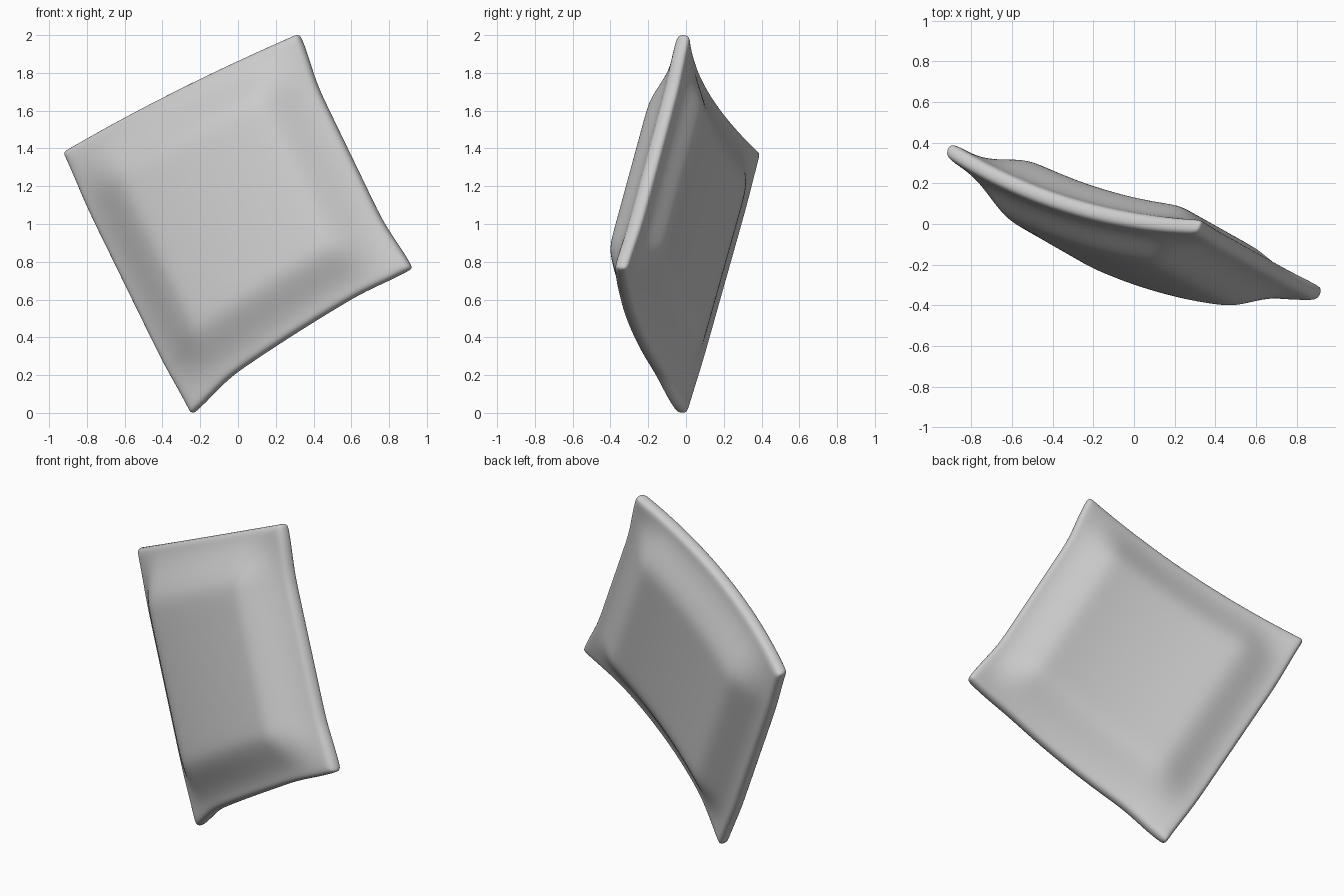
import bpy, bmesh
from mathutils import Vector

if "Cube" in bpy.data.objects:
    bpy.data.objects.remove(bpy.data.objects["Cube"])

# Corners of the tilted square, at mid thickness
TOP = Vector((0.325, -0.01, 2.008))
LEFT = Vector((-0.925, 0.372, 1.38))
BOTTOM = Vector((-0.245, -0.02, -0.01))
RIGHT = Vector((0.925, -0.345, 0.765))
NORMAL = (BOTTOM - TOP).cross(RIGHT - LEFT).normalized()  # towards the front
ALONG = (TOP - LEFT).normalized()
UP = (TOP - RIGHT).normalized()

RIM = 0.042     # half thickness of the rim
SWELL = 0.12    # extra half thickness of the padded middle
BOW = 0.09      # forward bend of the whole cushion


def smooth(a, b, x):
    t = max(0.0, min(1.0, (x - a) / (b - a)))
    return t * t * (3 - 2 * t)


def surface(u, v, side):
    """u runs left to top, v runs from upper to lower edge; side is +1 front, -1 back."""
    du, dv = min(u, 1 - u), min(v, 1 - v)
    p = LEFT.lerp(TOP, u).lerp(BOTTOM.lerp(RIGHT, u), v)
    # outline drawn in between flared corners
    flare_u, flare_v = smooth(0, 0.25, du), smooth(0, 0.25, dv)
    p += UP * flare_u * (0.045 - 0.025 * u) * smooth(0.6, 1.0, v)
    p -= ALONG * flare_v * (0.035 * smooth(0.6, 1.0, u) + 0.015 * smooth(0.4, 0.0, u))
    h = RIM * (0.75 + 0.25 * smooth(0, 0.03, min(du, dv)))
    h += SWELL * smooth(0.01, 0.22, du) * smooth(0.01, 0.22, dv)
    return p + NORMAL * (BOW * 4 * u * (1 - u) + side * h)


# Sample positions, denser at the rim
edge = [0, 0.025, 0.05, 0.085, 0.12, 0.16, 0.2, 0.25, 0.31, 0.37, 0.43]
steps = edge + [0.5] + [1 - e for e in reversed(edge)]
n = len(steps)

# Two padded faces joined by a rim wall
bm = bmesh.new()
grids = {s: [[bm.verts.new(surface(u, v, s)) for v in steps] for u in steps] for s in (1, -1)}
for g in grids.values():
    for i in range(n - 1):
        for j in range(n - 1):
            bm.faces.new((g[i][j], g[i + 1][j], g[i + 1][j + 1], g[i][j + 1]))
ring = ([(i, 0) for i in range(n - 1)] + [(n - 1, j) for j in range(n - 1)]
        + [(i, n - 1) for i in range(n - 1, 0, -1)] + [(0, j) for j in range(n - 1, 0, -1)])
f, b = grids[1], grids[-1]
for (i, j), (k, l) in zip(ring, ring[1:] + ring[:1]):
    bm.faces.new((f[i][j], f[k][l], b[k][l], b[i][j]))
bmesh.ops.recalc_face_normals(bm, faces=bm.faces)
for face in bm.faces:
    face.smooth = True

mesh = bpy.data.meshes.new("cushion")
bm.to_mesh(mesh)
bm.free()
cushion = bpy.data.objects.new("cushion", mesh)
bpy.context.collection.objects.link(cushion)

# Rounded rim
sub = cushion.modifiers.new("round", 'SUBSURF')
sub.levels = sub.render_levels = 2
